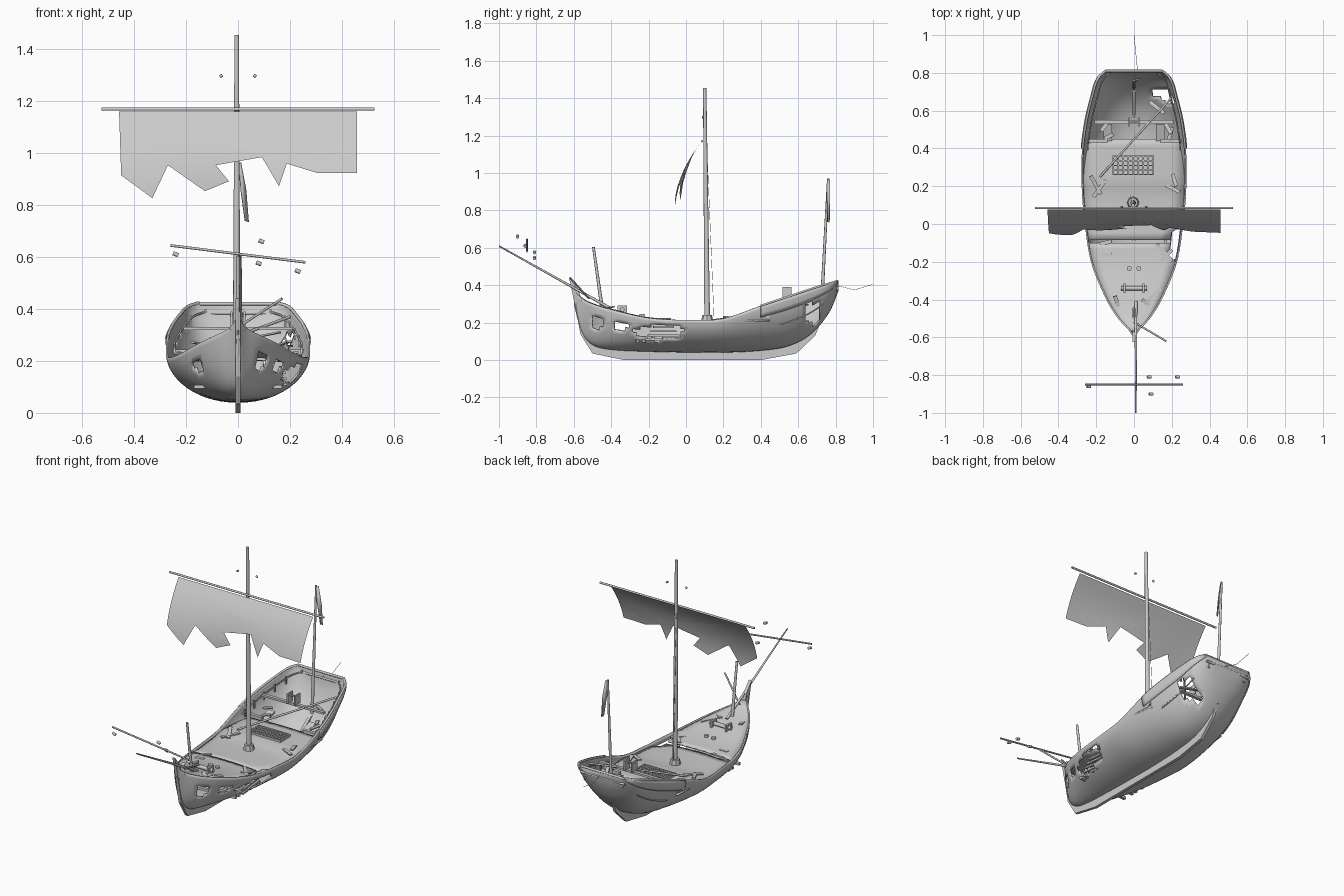
import bpy, bmesh, math, random
from mathutils import Vector

random.seed(4)
default_cube = bpy.data.objects.get("Cube")
if default_cube:
    bpy.data.objects.remove(default_cube, do_unlink=True)

grey = bpy.data.materials.new("weathered grey")
grey.use_nodes = True
tone = (0.6, 0.6, 0.6, 1)
grey.diffuse_color = tone
grey.node_tree.nodes["Principled BSDF"].inputs["Base Color"].default_value = tone


def finish(name, bm, smooth=None, thickness=0):
    """Turn a bmesh into a named object with optional shell and smoothing."""
    mesh = bpy.data.meshes.new(name)
    bm.to_mesh(mesh)
    bm.free()
    mesh.materials.append(grey)
    obj = bpy.data.objects.new(name, mesh)
    bpy.context.collection.objects.link(obj)
    if thickness:
        shell = obj.modifiers.new("shell", "SOLIDIFY")
        shell.thickness = thickness
        shell.offset = -1
    if smooth:
        bpy.ops.object.select_all(action="DESELECT")
        obj.select_set(True)
        bpy.context.view_layer.objects.active = obj
        bpy.ops.object.shade_smooth_by_angle(angle=math.radians(smooth))
    return obj


def pole(name, start, end, radius, tip=None, sides=10):
    """Tapered round spar between two points."""
    a, b = Vector(start), Vector(end)
    bm = bmesh.new()
    bmesh.ops.create_cone(bm, cap_ends=True, segments=sides, radius1=radius,
                          radius2=tip or radius, depth=(b - a).length)
    turn = (b - a).to_track_quat("Z", "Y").to_matrix().to_4x4()
    turn.translation = (a + b) / 2
    bm.transform(turn)
    return finish(name, bm, 40)


def box(name, centre, size, yaw=0, tilt=0):
    bm = bmesh.new()
    bmesh.ops.create_cube(bm, size=1)
    bmesh.ops.scale(bm, vec=size, verts=bm.verts)
    obj = finish(name, bm)
    obj.location = centre
    obj.rotation_euler = (tilt, 0, yaw)
    return obj


def rope(name, points, radius):
    curve = bpy.data.curves.new(name, "CURVE")
    curve.dimensions = "3D"
    curve.bevel_depth = radius
    curve.bevel_resolution = 1
    spline = curve.splines.new("POLY")
    spline.points.add(len(points) - 1)
    for p, co in zip(spline.points, points):
        p.co = (*co, 1)
    curve.materials.append(grey)
    obj = bpy.data.objects.new(name, curve)
    bpy.context.collection.objects.link(obj)


# Hull stations: y, half beam, sheer height, bottom height
stations = [(-.6, .004, .37, .3), (-.56, .03, .33, .15), (-.5, .085, .3, .08),
            (-.4, .147, .27, .055), (-.2, .228, .225, .045), (.05, .266, .213, .04),
            (.2, .277, .222, .04), (.4, .275, .29, .05), (.55, .255, .34, .075),
            (.67, .226, .38, .14), (.77, .195, .41, .26), (.815, .15, .425, .37)]


def hull_at(y):
    """Catmull-Rom blend of the stations at y: beam, sheer, bottom."""
    y = min(max(y, stations[0][0]), stations[-1][0])
    i = max(k for k in range(len(stations) - 1) if stations[k][0] <= y)
    s = [stations[min(max(k, 0), len(stations) - 1)] for k in range(i - 1, i + 3)]
    t = (y - s[1][0]) / (s[2][0] - s[1][0])
    out = []
    for c in (1, 2, 3):
        m1 = (s[2][c] - s[0][c]) / (s[2][0] - s[0][0]) * (s[2][0] - s[1][0])
        m2 = (s[3][c] - s[1][c]) / (s[3][0] - s[1][0]) * (s[2][0] - s[1][0])
        h = t * t * (3 - 2 * t)
        out.append(s[1][c] * (1 - h) + s[2][c] * h
                   + m1 * t * (1 - t) ** 2 - m2 * t * t * (1 - t))
    return out


def hull_point(y, u, side, grow=0):
    beam, sheer, low = hull_at(y)
    a = u * math.pi / 2
    return Vector((side * (beam * math.sin(a) ** .95 + grow), y,
                   low + (sheer - low) * (1 - math.cos(a) ** 1.15)))


def skin(bm, rows):
    """Quads between consecutive rows of points."""
    rows = [[bm.verts.new(p) for p in row] for row in rows]
    for r, q in zip(rows, rows[1:]):
        for k in range(len(r) - 1):
            bm.faces.new((r[k], q[k], q[k + 1], r[k + 1]))
    return rows


# Broken planking: side (0 means both), y, z, radius along, radius up
holes = [(1, -.14, .15, .14, .042), (0, -.35, .18, .045, .025),
         (1, -.47, .2, .03, .04), (1, .68, .25, .05, .06)]


def broken(p):
    return any(s * p.x >= 0 and ((p.y - y) / ry) ** 2 + ((p.z - z) / rz) ** 2
               < random.uniform(.75, 1.15) for s, y, z, ry, rz in holes)


bm = bmesh.new()
count, ring = 72, 14
ys = [-.6 + 1.415 * i / count for i in range(count + 1)]
rows = skin(bm, [[hull_point(y, abs(k) / ring, 1 if k > 0 else -1)
                  for k in range(-ring, ring + 1)] for y in ys])
bm.faces.new(rows[-1])
bm.faces.new(rows[0][::-1])
doomed = [f for f in bm.faces if len(f.verts) == 4 and broken(f.calc_center_median())]
bmesh.ops.delete(bm, geom=doomed, context="FACES")
bmesh.ops.recalc_face_normals(bm, faces=bm.faces)
finish("hull", bm, 45, .008)

# Keel and stem: side profile given a small width
outer = [(-.625, .44), (-.585, .25), (-.565, .14), (-.5, .035), (-.33, .0), (.4, .0),
         (.59, .035), (.69, .13), (.72, .2)]
inner = [(.67, .17), (.56, .09), (.38, .055), (-.3, .06), (-.47, .08), (-.52, .15),
         (-.545, .27), (-.575, .38)]
bm = bmesh.new()
face = bm.faces.new([bm.verts.new((-.009, y, z)) for y, z in outer + inner])
new = bmesh.ops.extrude_face_region(bm, geom=[face])["geom"]
bmesh.ops.translate(bm, vec=(.018, 0, 0), verts=[v for v in new if hasattr(v, "co")])
bmesh.ops.recalc_face_normals(bm, faces=bm.faces)
finish("keel", bm)


# Main deck in two halves with a ragged split and a torn edge
def deck(name, first, last, steps):
    bm = bmesh.new()
    lines = []
    for i in range(steps + 1):
        y = first + (last - first) * i / steps
        beam, sheer, low = hull_at(y)
        z = sheer - .012 if y < .1 else min(sheer - .012, .215)
        left = beam * (.78 if -.18 < y < -.04 else .96)
        lines.append([(-beam * .96 + (left + beam * .96) * k / 8, y, z
                       + .008 * math.sin(k * math.pi / 8)) for k in range(9)])
    skin(bm, lines)
    bmesh.ops.recalc_face_normals(bm, faces=bm.faces)
    finish(name, bm, 40, .008)


deck("fore_deck", -.57, -.1, 14)
deck("main_deck", -.085, .45, 14)

# Stern wale, cap rail and inner rail
stern = [.4 + .41 * i / 16 for i in range(17)]
for side, label in ((1, "left"), (-1, "right")):
    bm = bmesh.new()
    skin(bm, [[hull_point(y, u, side, .007) for u in (.8, .86, .93, .98)] for y in stern])
    bmesh.ops.recalc_face_normals(bm, faces=bm.faces)
    finish(label + "_wale", bm, 40, .006)
    rim = [hull_point(y, 1, side, -.004) for y in stern]
    rope(label + "_cap_rail", rim, .007)
    rail = [p + Vector((-side * .025, -.01, -.035)) for p in rim]
    rope(label + "_inner_rail", rail, .004)
    for p in rail[1::3]:
        box(label + "_rail_post", p - Vector((0, 0, .012)), (.008, .008, .045))
    rope(label + "_lower_strake", [hull_point(y, .62, side, .003)
                                   for y in stern[4:14]], .004)
    box(label + "_deck_ledge", (side * .2, .44, .235), (.12, .02, .02))
    box(label + "_ladder", (side * .14, .485, .235), (.045, .09, .012), 0, .3)
for z in (.42, .385):
    pole("stern_rail", (-.15, .81, z), (.15, .81, z), .007)

# Masts, yards and spars
pole("main_mast", (-.005, .115, .05), (-.005, .1, 1.455), .016, .009)
pole("mast_collar", (-.005, .113, .2), (-.005, .113, .24), .034, .026, 8)
pole("fore_mast_stub", (0, -.445, .25), (0, -.495, .605), .01, .007)
pole("stern_staff", (.0, .72, .2), (.0, .76, .97), .01, .006)
pole("bowsprit", (.01, -.41, .28), (.01, -1, .61), .008, .004)
pole("bowsprit_yard", (-.26, -.85, .645), (.26, -.85, .58), .005)
pole("main_yard", (-.525, .085, 1.17), (.525, .085, 1.17), .006)
pole("fallen_spar", (-.18, .25, .23), (.2, .67, .37), .006)
pole("bow_spar", (0, -.52, .33), (.17, -.62, .44), .005)

# Torn mainsail: outline cut into bands, then bellied forward
tatters = [(-.458, 1.16), (-.45, .915), (-.33, .827), (-.27, .954), (-.196, .954),
           (-.127, .854), (-.035, .892), (-.085, .954), (.008, .977), (.092, .985),
           (.158, .873), (.204, 1.008), (.21, .975), (.308, 1.015), (.4, 1.04),
           (.4, .99), (.308, .923), (.458, .923), (.458, 1.16)]
bm = bmesh.new()
bm.faces.new([bm.verts.new((x, 0, z)) for x, z in tatters])
bmesh.ops.triangulate(bm, faces=bm.faces)
for i in range(1, 9):
    bmesh.ops.bisect_plane(bm, geom=bm.verts[:] + bm.edges[:] + bm.faces[:],
                           plane_co=(0, 0, 1.16 - i * .038), plane_no=(0, 0, 1))
for v in bm.verts:
    t = (1.165 - v.co.z) / .34
    v.co.y = .08 - .24 * t + .115 * t * t + .02 * t * math.cos(v.co.x * 7)
finish("torn_sail", bm, 60)

# Ragged banner hanging from the stern staff
bm = bmesh.new()
skin(bm, [[(.005, .753, .96), (.012, .768, .965)],
          [(.012, .752, .86), (.032, .768, .86)],
          [(.028, .757, .74), (.042, .765, .735)]])
finish("stern_banner", bm, 40, .004)

# Deck hatch grating
for i in range(9):
    box("grating_bar", (-.11 + i * .0265, .31, .228), (.008, .1, .012))
for i in range(5):
    box("grating_slat", (-.005, .262 + i * .024, .23), (.22, .007, .012))

# Windlass on the fore deck and a broken rack aft
pole("windlass_drum", (-.07, -.34, .27), (.07, -.34, .27), .012)
for side in (-1, 1):
    box("windlass_post", (side * .05, -.34, .262), (.012, .05, .06))
    pole("bitt", (side * .025, -.235, .22), (side * .025, -.235, .245), .013)
    box("aft_rack_post", (side * .025, .54, .36), (.008, .05, .06))
    pole("mast_block", (side * .07, .09, 1.295), (side * .06, .09, 1.3), .006)
box("aft_rack_bar", (0, .54, .375), (.06, .008, .008))
box("aft_rack_beam", (0, .54, .325), (.42, .02, .012))

# Lower deck beams showing through the breach, and loose planks
for i in range(6):
    box("lower_beam", (0, -.27 + i * .05, .1), (.34, .018, .014), random.uniform(-.1, .1))
for i in range(4):
    box("breach_plank", (.17, -.12, .11 + i * .022), (.012, .2 - i * .03, .01), .12)
for i in range(16):
    y = random.choice((-.42, -.15, .2, .5, .62)) + random.uniform(-.05, .05)
    x = random.uniform(.45, .8) * random.choice((-1, 1)) * hull_at(y)[0]
    z = hull_at(y)[1] - (.0 if y < .3 else .06)
    box("loose_plank", (x, y, z), (.02, random.uniform(.05, .12), .007),
        random.uniform(0, 3), random.uniform(-.2, .2))

# Rope remnants and dangling blocks
rope("stern_rope", [(.02, .8, .4), (.01, .9, .375), (0, .9995, .405)], .0012)
rope("back_stay", [(-.01, .105, 1.3), (-.02, .15, .22)], .001)
for x, y, z in ((.09, -.9, .665), (.08, -.81, .58), (-.24, -.86, .615), (.23, -.81, .55)):
    pole("loose_block", (x - .01, y, z), (x + .01, y, z - .008), .008)
